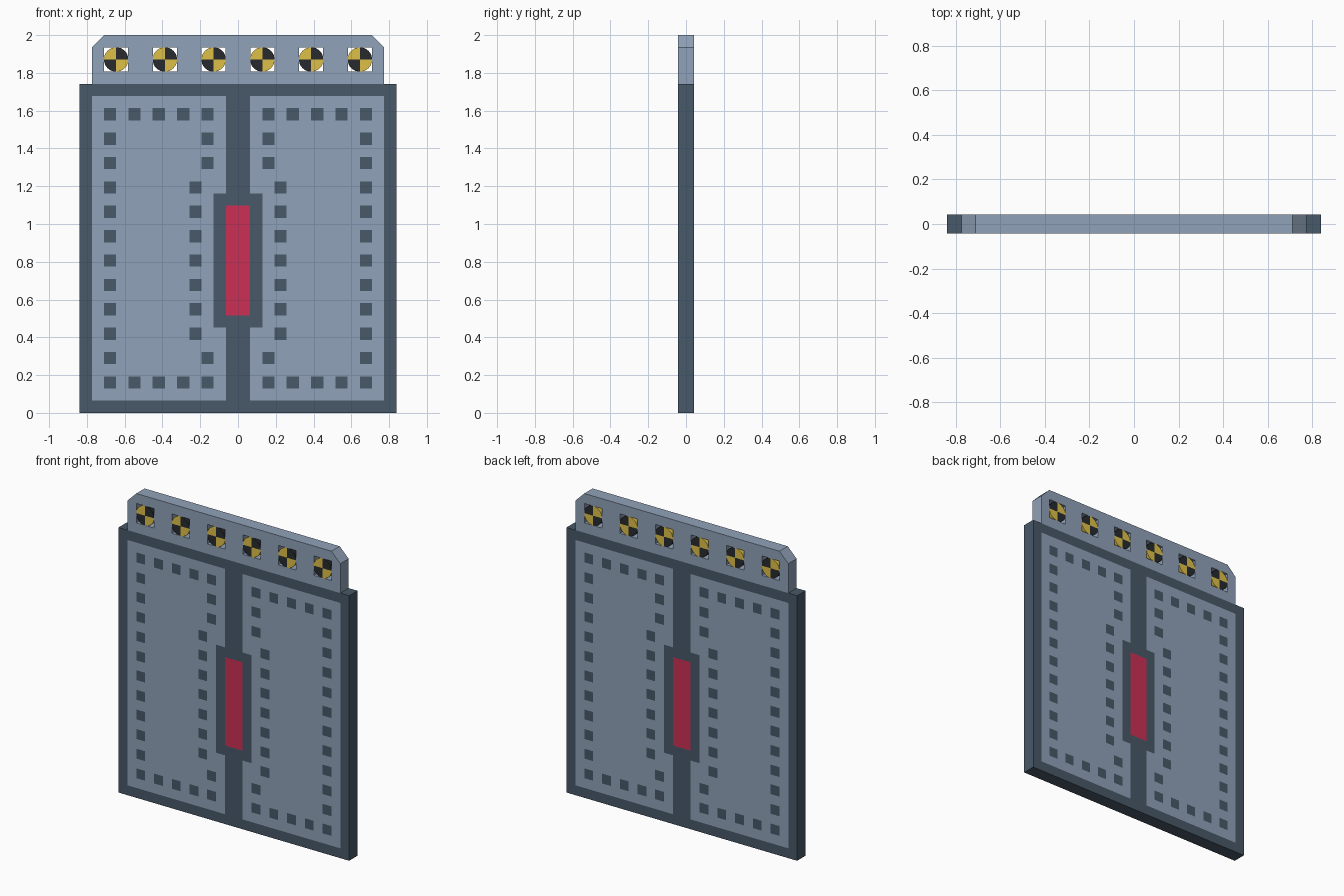
import bpy, bmesh, math

if "Cube" in bpy.data.objects:
    bpy.data.objects.remove(bpy.data.objects["Cube"])

U = 2 / 31            # design grid step: the door is 31 steps tall
THICK = 0.086


def material(name, rgb):
    m = bpy.data.materials.new(name)
    m.diffuse_color = (*rgb, 1)
    m.use_nodes = True
    m.node_tree.nodes["Principled BSDF"].inputs["Base Color"].default_value = m.diffuse_color
    return m


STEEL = material("dark_steel", (0.065, 0.098, 0.138))
PALE = material("pale_steel", (0.28, 0.36, 0.48))
RED = material("red", (0.60, 0.03, 0.09))
YELLOW = material("yellow", (0.73, 0.53, 0.065))
BLACK = material("black", (0.02, 0.023, 0.027))


def rect(x0, z0, x1, z1):
    return [(x0, z0), (x1, z0), (x1, z1), (x0, z1)]


def square(x, z, r):
    return rect(x - r, z - r, x + r, z + r)


def plate(name, outlines, mat, holes=()):
    """Flat outlines in the x-z plane, filled around the holes and thickened."""
    bm = bmesh.new()
    for loop in list(outlines) + list(holes):
        verts = [bm.verts.new((x * U, 0, z * U)) for x, z in loop]
        if holes:
            for a, b in zip(verts, verts[1:] + verts[:1]):
                bm.edges.new((a, b))
        else:
            bm.faces.new(verts)
    if holes:
        bmesh.ops.triangle_fill(bm, use_beauty=True, edges=bm.edges[:], normal=(0, -1, 0))
    bmesh.ops.recalc_face_normals(bm, faces=bm.faces[:])
    me = bpy.data.meshes.new(name)
    bm.to_mesh(me)
    bm.free()
    me.materials.append(mat)
    ob = bpy.data.objects.new(name, me)
    bpy.context.collection.objects.link(ob)
    mod = ob.modifiers.new("thickness", "SOLIDIFY")
    mod.thickness = THICK
    mod.offset = 0
    return ob


def panel_outline(s):
    pts = [(12, 1), (12, 26), (1, 26), (1, 18), (2, 18), (2, 7), (1, 7), (1, 1)]
    return [(s * x, z) for x, z in pts]


# stud positions around the rim of one door leaf
studs = [(10.5, 2.5 + 2 * i) for i in range(12)]
studs += [(x, z) for x in (4.5, 6.5, 8.5) for z in (2.5, 24.5)]
studs += [(3.5 if 3 - 1 < i < 9 or i == 2 else 2.5, 2.5 + 2 * i) for i in range(12)]

# frame with openings for the leaves and the lock
lock = rect(-1, 8, 1, 17)
plate("door_frame", [rect(-13, 0, 13, 27)], STEEL,
      [panel_outline(-1), panel_outline(1), lock])
plate("lock_panel", [lock], RED)

# door leaves with flush studs
for side, s in (("left", -1), ("right", 1)):
    squares = [square(s * x, z, 0.5) for x, z in studs]
    plate(side + "_leaf", [panel_outline(s)], PALE, squares)
    plate(side + "_studs", squares, STEEL)

# header with square openings
centres = [-10, -6, -2, 2, 6, 10]
header = [(-12, 27), (12, 27), (12, 30), (11, 31), (-11, 31), (-12, 30)]
plate("header", [header], PALE, [square(x, 29, 0.99) for x in centres])


# quartered discs set in the openings
def wedge(cx, q):
    arc = [math.pi / 2 * (q + i / 8) for i in range(9)]
    return [(cx, 29)] + [(cx + math.cos(a), 29 + math.sin(a)) for a in arc]


for name, mat, quarters in (("yellow", YELLOW, (1, 3)), ("black", BLACK, (0, 2))):
    plate(name + "_disc_quarters", [wedge(x, q) for x in centres for q in quarters], mat)
